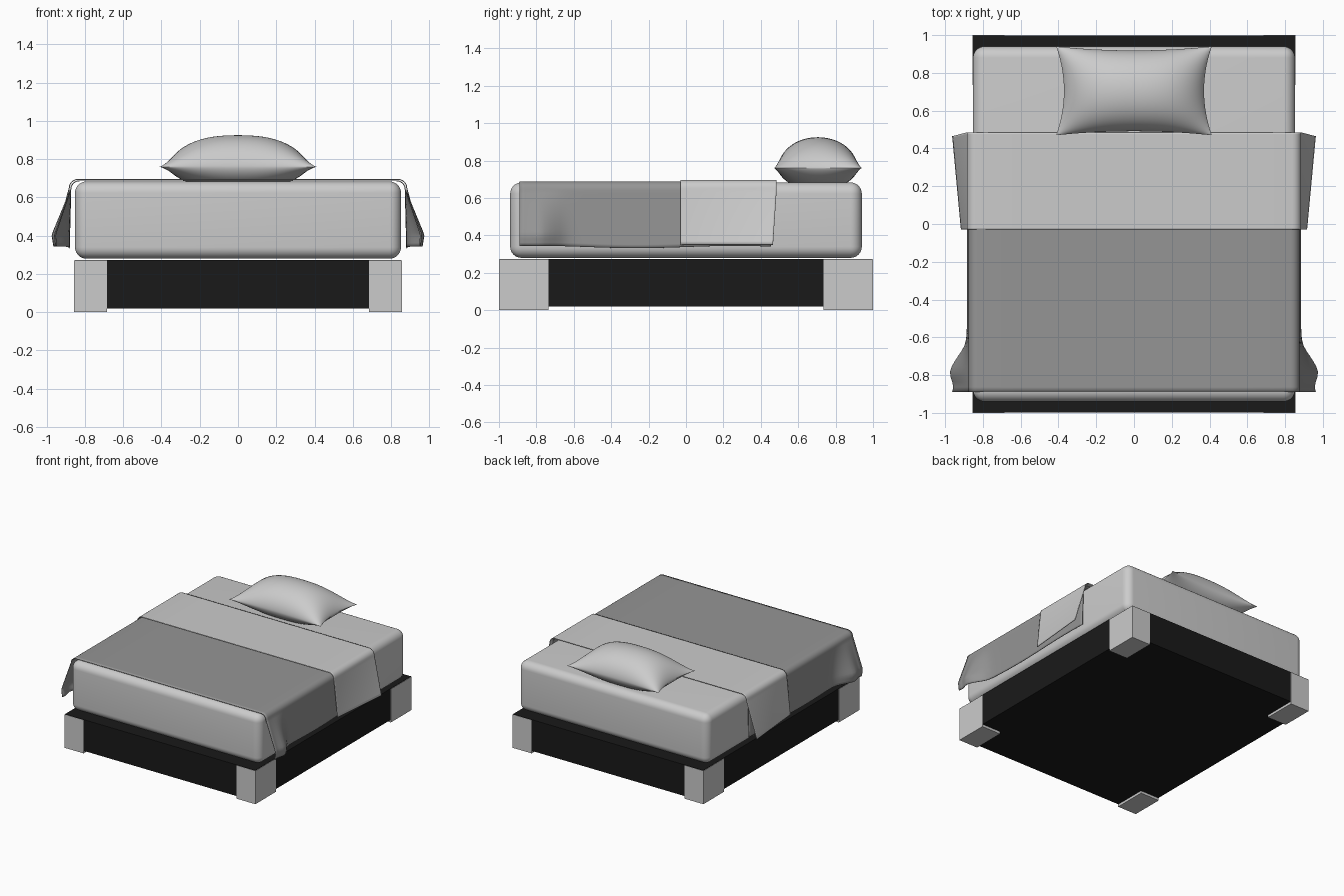
import bpy, bmesh
from math import sin, cos, pi, exp

if "Cube" in bpy.data.objects:
    bpy.data.objects.remove(bpy.data.objects["Cube"])


def material(name, v):
    m = bpy.data.materials.new(name)
    m.diffuse_color = (v, v, v, 1)
    m.use_nodes = True
    m.node_tree.nodes["Principled BSDF"].inputs["Base Color"].default_value = m.diffuse_color
    return m


def finish(bm, name, mat=None):
    bmesh.ops.recalc_face_normals(bm, faces=bm.faces)
    me = bpy.data.meshes.new(name)
    bm.to_mesh(me)
    bm.free()
    ob = bpy.data.objects.new(name, me)
    bpy.context.collection.objects.link(ob)
    if mat:
        me.materials.append(mat)
    return ob


def box(name, lo, hi, mat=None, bevel=0):
    bm = bmesh.new()
    bmesh.ops.create_cube(bm, size=1)
    for v in bm.verts:
        v.co = [(a + b) / 2 + c * (b - a) for a, b, c in zip(lo, hi, v.co)]
    if bevel:
        bmesh.ops.bevel(bm, geom=bm.edges[:], offset=bevel, segments=8,
                        profile=0.5, affect='EDGES')
    return finish(bm, name, mat)


def grid(bm, rows):
    vs = [[bm.verts.new(p) for p in r] for r in rows]
    for a, b in zip(vs, vs[1:]):
        for i in range(len(a) - 1):
            bm.faces.new((a[i], a[i + 1], b[i + 1], b[i]))


black = material("black", 0.01)
dark = material("dark_cloth", 0.3)

# frame and corner legs
box("bed_frame", (-.853, -.998, .02), (.853, .998, .273), black)
for sx, nx in ((-1, "left"), (1, "right")):
    for sy, ny in ((-1, "front"), (1, "back")):
        xs, ys = sorted((sx * .685, sx * .856)), sorted((sy * .735, sy * 1.0))
        box(f"{ny}_{nx}_leg", (xs[0], ys[0], 0), (xs[1], ys[1], .27))

# mattress
box("mattress", (-.852, -.94, .28), (.852, .94, .683), bevel=.06)


# draped cloth: flat top, rounded shoulder, sides hanging with a flare
def drape(name, y0, y1, top, half, hem, flare, lean, mat=None):
    r, n, rows = .045, 50, []
    for j in range(n + 1):
        y = y0 + (y1 - y0) * j / n
        prof = [(x * (half - r) / 4, top, 0) for x in range(4)]
        prof += [(half - r + r * sin(a * pi / 12), top - r + r * cos(a * pi / 12), 0)
                 for a in range(7)]
        for k in range(1, 17):
            t = k / 16
            prof.append((half + flare(y, t), top - r - (top - r - hem(y)) * t, t))
        side = [(x, y - lean * t * j / n, z) for x, z, t in prof]
        rows.append([(-x, yy, z) for x, yy, z in side[:0:-1]] + side)
    bm = bmesh.new()
    grid(bm, rows)
    ob = finish(bm, name, mat)
    s = ob.modifiers.new("thickness", 'SOLIDIFY')
    s.thickness = .005
    s.offset = 0


def blanket_flare(y, t):
    rise = 1 / (1 + exp((y + .69) / .03))          # bulge near the foot corner
    ripple = .015 * exp(-((y + .78) / .04) ** 2) - .012 * exp(-((y + .86) / .03) ** 2)
    hang = t if t < .8 else .8 - (t - .8) * .5
    return .008 * t + (.105 * rise + ripple * rise) * hang


drape("blanket", -.89, .455, .687, .874,
      lambda y: .338 + .006 * sin(y * 6), blanket_flare, 0, dark)
drape("folded_sheet", -.03, .485, .694, .882, lambda y: .35,
      lambda y, t: t * (.032 + .045 * max(0, (y + .03) / .5)), .02)

# pillow: two domes meeting at a pinched seam
bm = bmesh.new()
N = 40
S = [sin(pi / 2 * (2 * i / N - 1)) for i in range(N + 1)]
for h in (.165, -.115):
    rows = []
    for v in S:
        row = []
        for u in S:
            x = u * .412 * (1 - .1 * (1 - v * v) * u * u)
            y = .705 + v * .235 * (1 - .09 * (1 - u * u) * v * v)
            d = max(0, 1 - abs(u) ** 2.4) ** .75 * max(0, 1 - v * v) ** .6
            row.append((x, y, max(.679, .76 + h * d)))
        rows.append(row)
    grid(bm, rows)
bmesh.ops.remove_doubles(bm, verts=bm.verts, dist=.0003)
finish(bm, "pillow")

# smooth shading with sharp edges kept
bpy.ops.object.select_all(action='SELECT')
bpy.context.view_layer.objects.active = bpy.context.scene.objects["pillow"]
bpy.ops.object.shade_smooth_by_angle()
